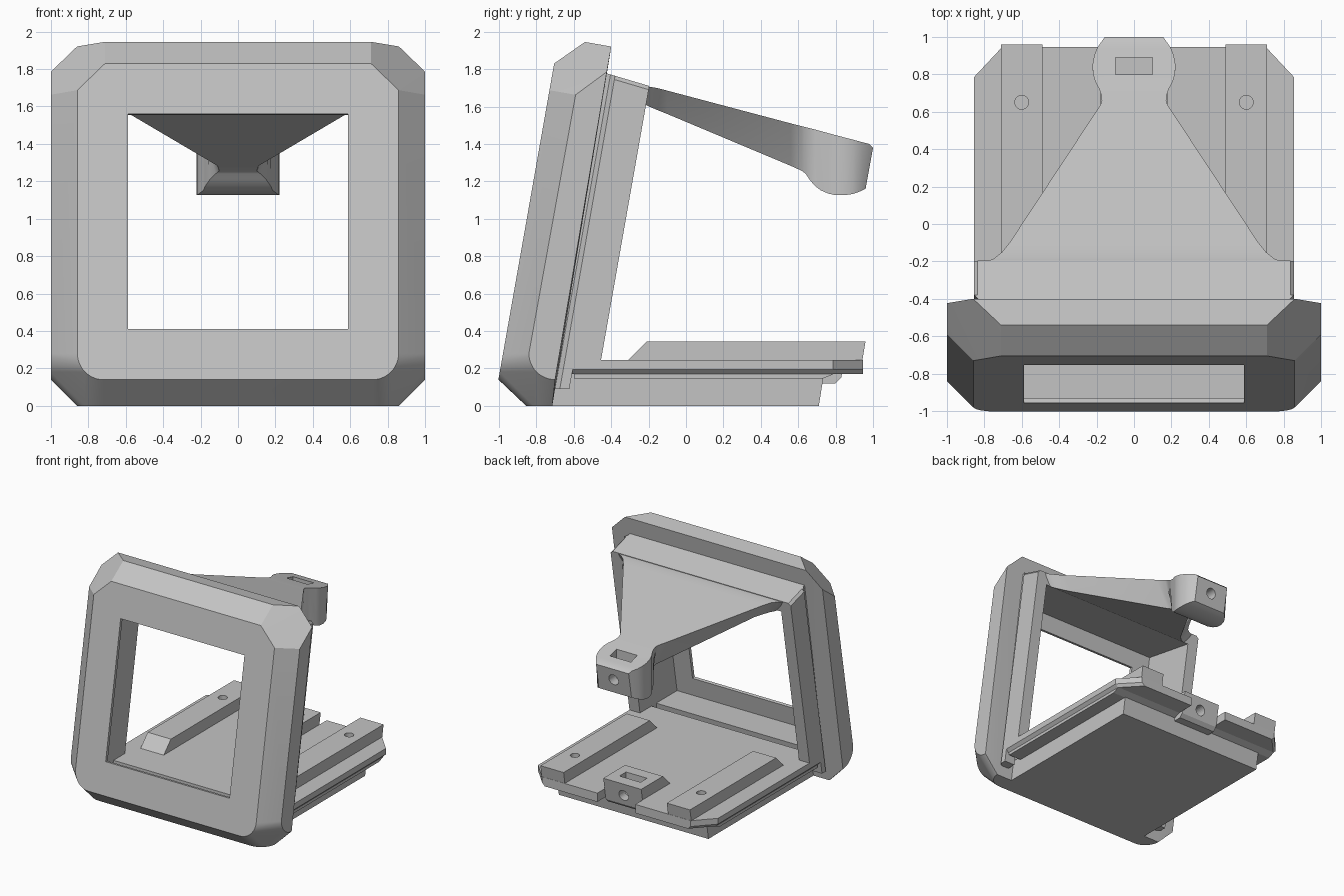
import bpy, bmesh, math
from mathutils import Vector

cube = bpy.data.objects.get("Cube")
if cube:
    bpy.data.objects.remove(cube, do_unlink=True)

grey = bpy.data.materials.new("plain grey")
grey.use_nodes = True
grey.diffuse_color = (0.55, 0.55, 0.55, 1)
grey.node_tree.nodes["Principled BSDF"].inputs["Base Color"].default_value = (0.55, 0.55, 0.55, 1)

TILT = math.radians(10)
S, C = math.sin(TILT), math.cos(TILT)
FRONT, BACK = -1.012, -0.727      # depth of the frame's front and back planes
INNER = 0.755                     # half width inside the hollow body


def lean(x, d, v):
    """Point in the leaning frame: d is depth, v is height along the slope."""
    return Vector((x, d * C + v * S, v * C - d * S))


def lean_z(x, d, z):
    """Point at leaning depth d and true height z."""
    return Vector((x, (d + z * S) / C, z))


def finish(name, bm):
    bmesh.ops.recalc_face_normals(bm, faces=bm.faces)
    mesh = bpy.data.meshes.new(name)
    bm.to_mesh(mesh)
    bm.free()
    mesh.materials.append(grey)
    ob = bpy.data.objects.new(name, mesh)
    bpy.context.collection.objects.link(ob)
    return ob


def hull(name, points):
    bm = bmesh.new()
    for p in points:
        bm.verts.new(p)
    out = bmesh.ops.convex_hull(bm, input=bm.verts)
    loose = [v for v in out["geom_interior"] if isinstance(v, bmesh.types.BMVert)]
    bmesh.ops.delete(bm, geom=loose, context='VERTS')
    bmesh.ops.dissolve_limit(bm, angle_limit=0.01, verts=bm.verts, edges=bm.edges)
    return finish(name, bm)


def box(name, xs, ys, zs):
    return hull(name, [(x, y, z) for x in xs for y in ys for z in zs])


def extrude_x(name, xs, profile):
    return hull(name, [(x, y, z) for x in xs for y, z in profile])


def rod(name, centre, radius, length, axis):
    pts = []
    for i in range(24):
        a = math.tau * i / 24
        for h in (-length / 2, length / 2):
            u, w = radius * math.cos(a), radius * math.sin(a)
            off = (u, w, h) if axis == 'Z' else (u, h, w)
            pts.append(Vector(centre) + Vector(off))
    return hull(name, pts)


def activate(ob):
    bpy.ops.object.select_all(action='DESELECT')
    ob.select_set(True)
    bpy.context.view_layer.objects.active = ob


def cut(ob, *cutters):
    activate(ob)
    for c in cutters:
        c.hide_render = True
        mod = ob.modifiers.new("cut", 'BOOLEAN')
        mod.operation, mod.solver, mod.object = 'DIFFERENCE', 'EXACT', c
        bpy.ops.object.modifier_apply(modifier=mod.name)
        bpy.data.objects.remove(c, do_unlink=True)


def smooth(ob, degrees):
    activate(ob)
    bpy.ops.object.shade_smooth_by_angle(angle=math.radians(degrees))


# Leaning front frame: cut top corners, rounded bottom corners
pts = []
for s in (-1, 1):
    pts += [lean(s * x, d, v) for x, d, v in (
        (0.71, FRONT, 1.68), (0.858, FRONT, 1.535),
        (0.71, -0.87, 1.822), (1, -0.87, 1.535),
        (0.86, BACK, 1.822), (1, BACK, 1.685))]
    pts += [lean_z(s, BACK, 0.14), lean_z(s * 0.86, BACK, 0)]
    for i in range(13):
        a = math.pi / 2 * i / 12
        c, n = 0.14 * math.cos(a), 0.14 * math.sin(a)
        pts.append(lean_z(s * (0.718 + c), FRONT, 0.28 - n))
        pts.append(Vector((s, -0.70 - c, 0.28 - n)))
        pts.append(Vector((s * (0.72 + c), -0.715 - n, 0)))
frame = hull("front_frame", pts)
window = hull("window_cutter", [lean(x, d, v) for x in (-0.588, 0.588)
                                for d in (-1.1, -0.9) for v in (0.238, 1.406)])
cavity = hull("cavity_cutter",
              [lean(x, d, 1.55) for x in (-INNER, INNER) for d in (-0.985, -0.6)]
              + [lean_z(x, d, 0.245) for x in (-INNER, INNER) for d in (-0.985, -0.6)])
cut(frame, cavity, window)
smooth(frame, 20)

# Rear body: side walls and top wall, bevelled towards the frame, with a guide tongue
LAYERS = (("neck", -0.735, -0.705, 0.83, 0.83, 0.09, 0),
          ("bevel", -0.705, -0.68, 0.83, 0.855, 0.09, 0),
          ("tongue", -0.68, -0.63, 0.855, 0.855, 0.09, 0.02),
          ("wall", -0.63, -0.49, 0.855, 0.855, 0.22, 0.02))
for part, d0, d1, w0, w1, low, corner in LAYERS:
    for side, s in (("left", 1), ("right", -1)):
        hull(f"{side}_{part}",
             [p for d, w in ((d0, w0), (d1, w1)) for x in (INNER, w)
              for p in (lean(s * x, d, 1.6), lean_z(s * x, d, low))])
    pts = []
    for d, w in ((d0, w0), (d1, w1)):
        crest = 1.594 - 0.114 * d
        for s in (-1, 1):
            pts += [lean(s * w, d, 1.55), lean(s * w, d, crest - corner),
                    lean(s * (w - corner), d, crest)]
    hull(f"top_{part}", pts)

# Clamp arm: lofted stations of y, half width, bottom half width, top z, bottom z, shear
STATIONS = [
    (-0.25, 0.84, 0.75, 1.70, 1.63, 0), (-0.205, 0.80, 0.70, 1.706, 1.603, 0),
    (-0.185, 0.75, 0.67, 1.704, 1.595, 0), (-0.15, 0.705, 0.63, 1.698, 1.58, 0),
    (-0.10, 0.665, 0.58, 1.685, 1.56, 0),
    (0.56, 0.23, 0.11, 1.51, 1.283, 0), (0.62, 0.19, 0.10, 1.495, 1.256, 0),
    (0.64, 0.178, 0.12, 1.49, 1.24, 0), (0.66, 0.172, 0.15, 1.485, 1.21, 0),
    (0.69, 0.175, 0.175, 1.477, 1.175, 0), (0.72, 0.185, 0.185, 1.469, 1.152, 0),
    (0.76, 0.207, 0.207, 1.458, 1.135, 0),
    (0.80, 0.219, 0.219, 1.447, 1.126, 0), (0.85, 0.222, 0.222, 1.434, 1.126, 0.005),
    (0.90, 0.213, 0.213, 1.421, 1.132, 0.01), (0.94, 0.197, 0.197, 1.41, 1.142, 0.02),
    (0.98, 0.17, 0.17, 1.40, 1.155, 0.03), (1.0, 0.155, 0.155, 1.38, 1.16, 0.04)]
bm = bmesh.new()
rings = []
for y, w, lw, top, low, shear in STATIONS:
    rings.append([bm.verts.new(p) for p in (
        (-w, y, top), (w, y, top), (lw, y - shear, low), (-lw, y - shear, low))])
for a, b in zip(rings, rings[1:]):
    for i in range(4):
        j = (i + 1) % 4
        bm.faces.new((a[i], a[j], b[j], b[i]))
bm.faces.new(rings[0])
bm.faces.new(rings[-1])
arm = finish("clamp_arm", bm)
cut(arm, box("slot_cutter", (-0.1, 0.1), (0.8, 0.89), (1.19, 1.6)),
    rod("bolt_cutter", (0, 0.95, 1.28), 0.045, 0.3, 'Y'))
smooth(arm, 35)

# Base slab, narrower than the plate above it
extrude_x("base_slab", (-0.71, 0.71),
          ((-0.735, 0), (0.71, 0), (0.738, 0.172), (-0.705, 0.172)))

# Top plate with cut rear corners, a bevelled lower edge and a notch for the bolt block
pts = []
for w, z, rear in ((0.83, 0.145, 0.73), (0.83, 0.17, 0.79)):
    pts += [(s * w, y, z) for s in (-1, 1) for y in (-0.60, rear)]
hull("plate_underside", pts)
pts = []
for w, z in ((0.83, 0.17), (0.855, 0.195), (0.855, 0.245)):
    for s in (-1, 1):
        pts += [(s * w, -0.61, z), (s * w, 0.785, z), (s * (w - 0.15), 0.945, z)]
plate = hull("base_plate", pts)
cut(plate, box("notch_cutter", (-0.18, 0.18), (0.5, 1.2), (0, 0.6)))

# Raised runners with screw holes
for side, s in (("left", 1), ("right", -1)):
    runner = extrude_x(f"{side}_runner", (s * 0.49, s * 0.71),
                       ((-0.31, 0.243), (-0.21, 0.345), (0.96, 0.345), (0.943, 0.243)))
    cut(runner, rod("screw_cutter", (s * 0.6, 0.65, 0.36), 0.037, 0.16, 'Z'))

# Rear bolt block, set in the notch, with a nut slot and a bolt hole
block = extrude_x("bolt_block", (-0.18, 0.18),
                  ((0.47, 0.24), (0.57, 0.343), (0.865, 0.343), (0.83, 0.15),
                   (0.80, 0.12), (0.50, 0.12)))
cut(block, box("block_slot_cutter", (-0.1, 0.1), (0.67, 0.76), (0.16, 0.6)),
    rod("block_bolt_cutter", (0, 0.85, 0.235), 0.045, 0.3, 'Y'))
